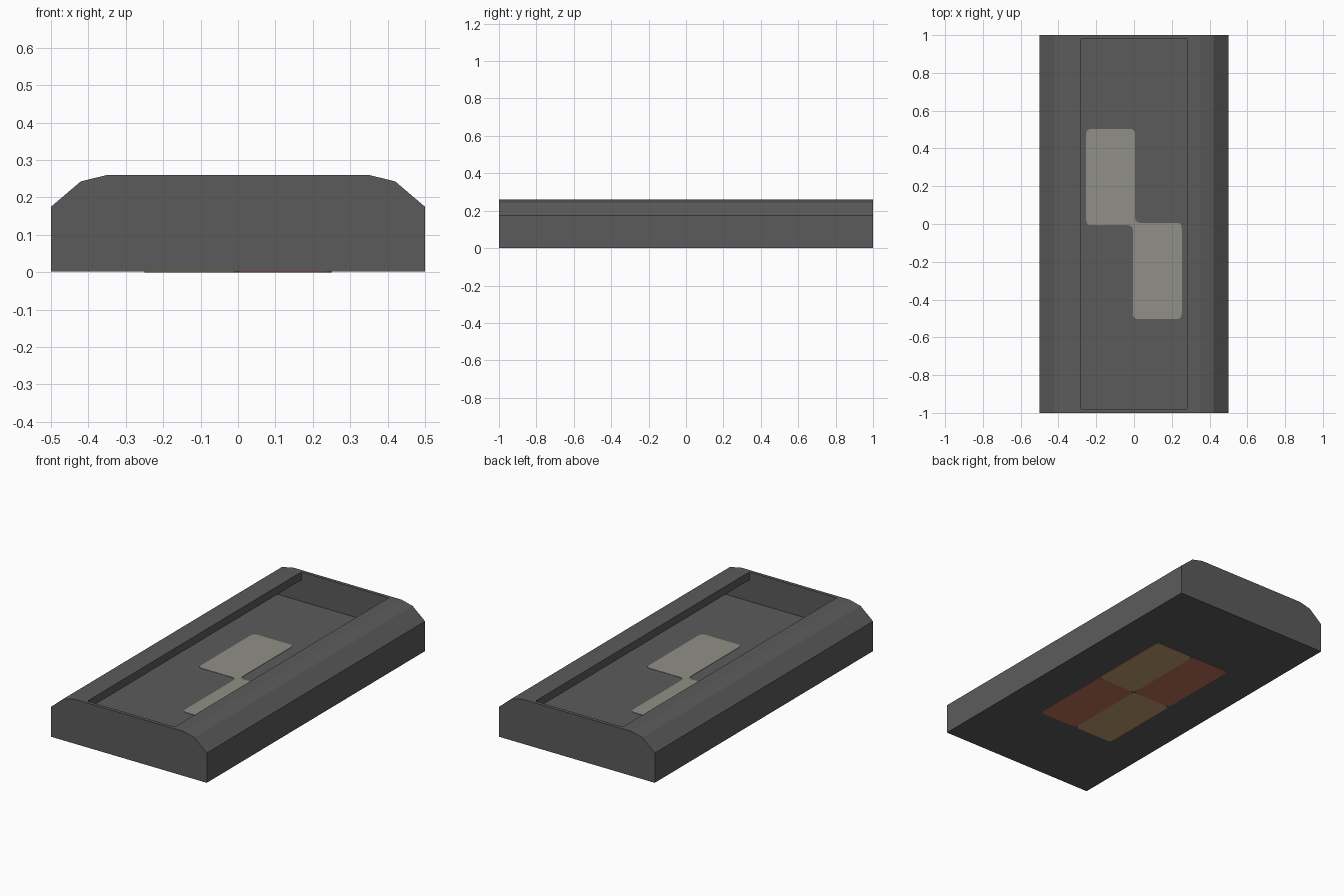
import bpy, bmesh
from mathutils import Vector

cube = bpy.data.objects.get("Cube")
if cube:
    bpy.data.objects.remove(cube, do_unlink=True)


def material(name, rgb):
    m = bpy.data.materials.new(name)
    m.use_nodes = True
    m.diffuse_color = (*rgb, 1)
    bsdf = m.node_tree.nodes["Principled BSDF"]
    bsdf.inputs["Base Color"].default_value = (*rgb, 1)
    bsdf.inputs["Roughness"].default_value = 0.7
    return m


DARK = material("dark grey", (0.105, 0.105, 0.105))
PALE = material("pale grey", (0.28, 0.28, 0.245))
RED = material("brick red", (0.51, 0.175, 0.11))
OCHRE = material("ochre", (0.53, 0.34, 0.155))


def prism(name, points, direction, mat):
    """Closed outline of 3D points pushed along a direction."""
    bm = bmesh.new()
    face = bm.faces.new([bm.verts.new(p) for p in points])
    top = bmesh.ops.extrude_face_region(bm, geom=[face])["geom"]
    bmesh.ops.translate(bm, vec=direction,
                        verts=[v for v in top if isinstance(v, bmesh.types.BMVert)])
    bmesh.ops.recalc_face_normals(bm, faces=bm.faces)
    mesh = bpy.data.meshes.new(name)
    bm.to_mesh(mesh)
    bm.free()
    mesh.materials.append(mat)
    obj = bpy.data.objects.new(name, mesh)
    bpy.context.collection.objects.link(obj)
    return obj


def section(name, half, length, mat):
    """Mirror a half cross-section in x and run it along y."""
    outline = half + [(-x, z) for x, z in reversed(half)]
    return prism(name, [(x, -length / 2, z) for x, z in outline],
                 (0, length, 0), mat)


def rounded(corners, r, steps=5):
    """Round every corner of an outline with a short curve."""
    pts = []
    for i, c in enumerate(corners):
        c = Vector(c)
        a = c + (Vector(corners[i - 1]) - c).normalized() * r
        b = c + (Vector(corners[(i + 1) % len(corners)]) - c).normalized() * r
        for k in range(steps + 1):
            t = k / steps
            pts.append(a * (1 - t) ** 2 + c * 2 * t * (1 - t) + b * t * t)
    return pts


def plate(name, corners, z, height, mat):
    return prism(name, [(p.x, p.y, z) for p in rounded(corners, 0.028)],
                 (0, 0, height), mat)


# Tray body with bevelled shoulders
body = section("tray_body", [(0.5, 0.002), (0.5, 0.175), (0.42, 0.243), (0.35, 0.26)],
               2.0, DARK)

# Hollow inside, wider than the slot so that a lip overhangs each long side
cutter = section("cavity_cutter", [(0.46, 0.09), (0.46, 0.16), (0.40, 0.203),
                                   (0.34, 0.2135), (0.28, 0.2135), (0.28, 0.32)],
                 1.96, DARK)
cutter.hide_render = True
cut = body.modifiers.new("cavity", "BOOLEAN")
cut.operation = "DIFFERENCE"
cut.solver = "EXACT"
cut.object = cutter
bpy.context.view_layer.objects.active = body
bpy.ops.object.modifier_apply(modifier=cut.name)
bpy.data.objects.remove(cutter, do_unlink=True)

# Pale pad on the cavity floor: two joined diagonal rectangles
half = [(-0.253, 0.503), (0.006, 0.503), (0.006, 0.006), (0.253, 0.006)]
plate("floor_pad", half + [(-x, -y) for x, y in half], 0.089, 0.003, PALE)

# Four pads in a chequer on the underside
for name, sx, sy, mat in (("front_left", 1, -1, RED), ("back_right", -1, 1, RED),
                          ("front_right", -1, -1, OCHRE), ("back_left", 1, 1, OCHRE)):
    plate("underside_pad_" + name,
          [(0, 0), (0.25 * sx, 0), (0.25 * sx, 0.5 * sy), (0, 0.5 * sy)],
          0.0, 0.003, mat)
